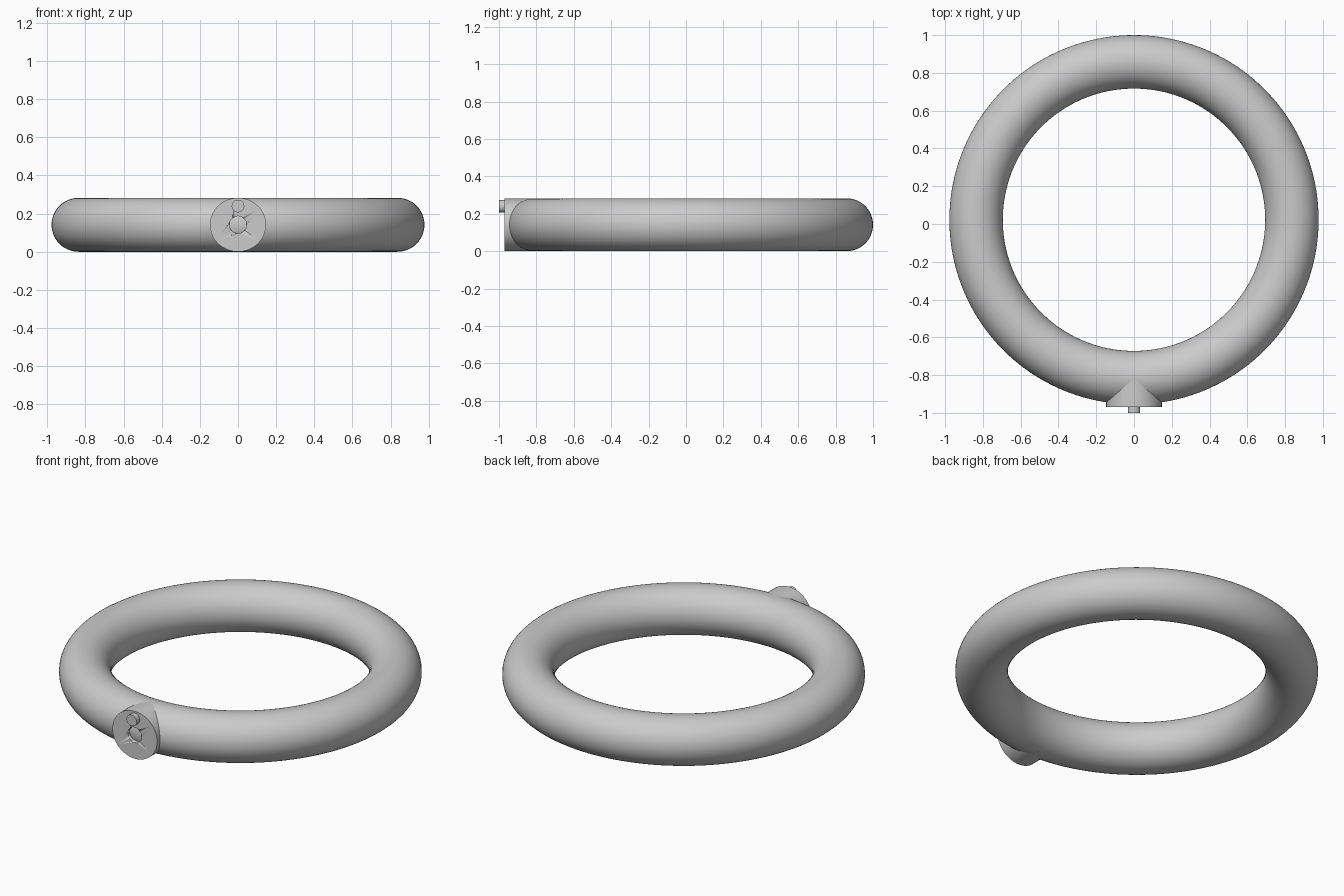
import bpy
import math

cube = bpy.data.objects.get("Cube")
if cube:
    bpy.data.objects.remove(cube, do_unlink=True)

# Single plain grey finish
grey = bpy.data.materials.new("plain grey")
grey.use_nodes = True
colour = (0.6, 0.6, 0.6, 1)
grey.diffuse_color = colour
grey.node_tree.nodes["Principled BSDF"].inputs["Base Color"].default_value = colour

MINOR = 0.1415
MAJOR = 0.836
MID_Z = MINOR
RING_Y = 1 - MAJOR - MINOR


def finish(name):
    obj = bpy.context.object
    obj.name = name
    obj.data.materials.append(grey)
    bpy.ops.object.shade_smooth_by_angle(angle=math.radians(35))
    return obj


def barrel(name, radius, front, back, z, sides=64):
    """Cylinder lying along y between front and back."""
    bpy.ops.mesh.primitive_cylinder_add(
        vertices=sides, radius=radius, depth=back - front,
        location=(0, (front + back) / 2, z), rotation=(math.pi / 2, 0, 0))
    return finish(name)


# Round tube ring
bpy.ops.mesh.primitive_torus_add(
    major_segments=160, minor_segments=48, major_radius=MAJOR,
    minor_radius=MINOR, location=(0, RING_Y, MID_Z))
finish("ring")

# Round boss on the front, very slightly flattened to the tube height
boss = barrel("boss", 0.147, -0.97, -0.80, MID_Z, 96)
boss.scale.y = 0.141 / 0.147

# Blind hole in the boss face
cutter = barrel("hole_cutter", 0.045, -1.05, -0.87, MID_Z)
cutter.hide_render = True
cutter.hide_viewport = True
hole = boss.modifiers.new("hole", "BOOLEAN")
hole.operation = "DIFFERENCE"
hole.solver = "EXACT"
hole.object = cutter

# Small locating pin above the hole; the tube is behind the boss face
barrel("pin", 0.033, -1.0, -0.94, MID_Z + 0.098, 48)
